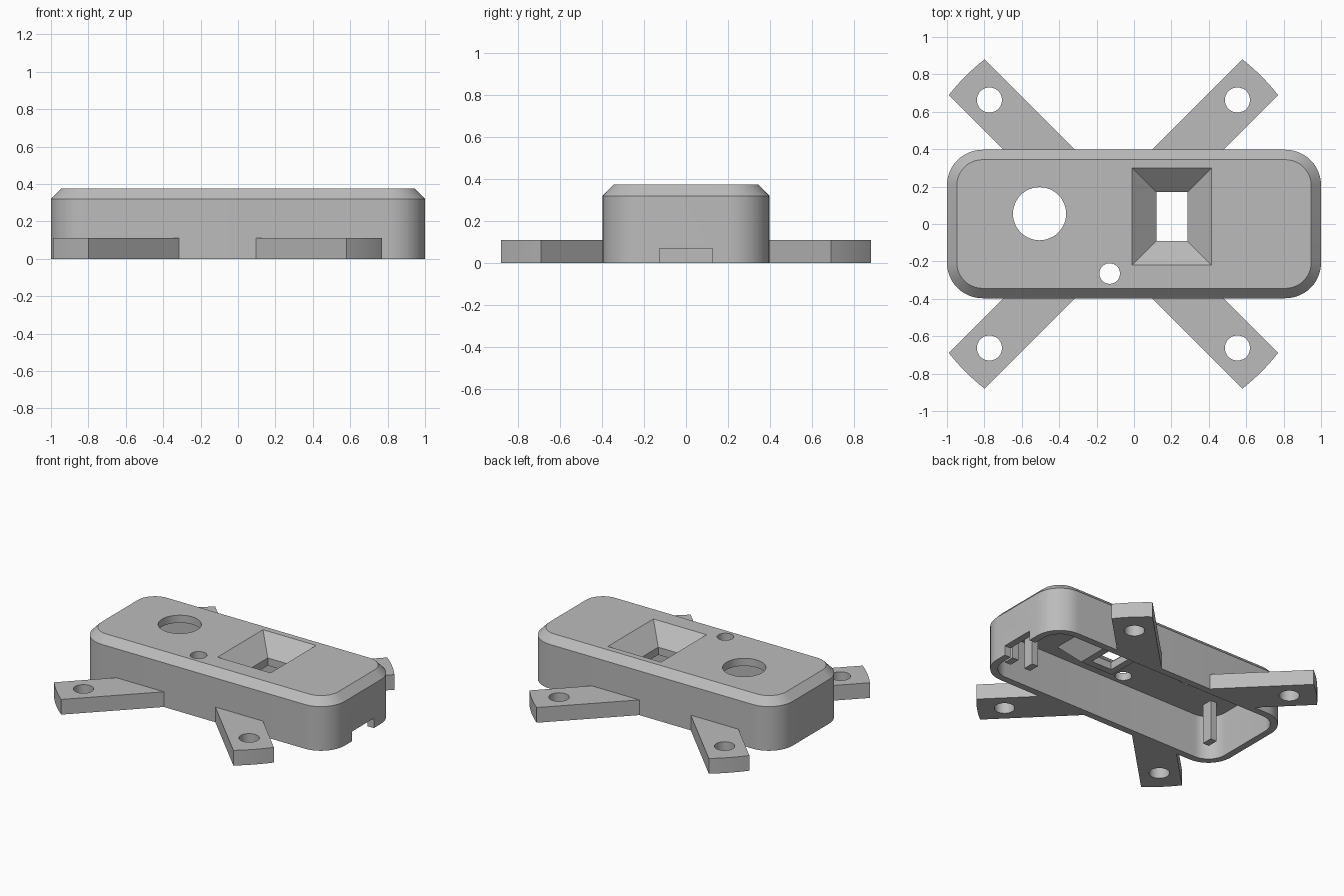
import bpy, bmesh, math

cube = bpy.data.objects.get("Cube")
if cube:
    bpy.data.objects.remove(cube, do_unlink=True)

grey = bpy.data.materials.new("plain grey")
grey.use_nodes = True
colour = (0.5, 0.5, 0.5, 1)
grey.diffuse_color = colour
grey.node_tree.nodes["Principled BSDF"].inputs["Base Color"].default_value = colour


def loft(name, rings):
    """Closed solid through a list of matching point rings."""
    bm = bmesh.new()
    loops = [[bm.verts.new(p) for p in ring] for ring in rings]
    n = len(loops[0])
    for a, b in zip(loops, loops[1:]):
        for i in range(n):
            j = (i + 1) % n
            bm.faces.new((a[i], a[j], b[j], b[i]))
    bm.faces.new(loops[0][::-1])
    bm.faces.new(loops[-1])
    bmesh.ops.recalc_face_normals(bm, faces=bm.faces)
    mesh = bpy.data.meshes.new(name)
    bm.to_mesh(mesh)
    bm.free()
    mesh.materials.append(grey)
    ob = bpy.data.objects.new(name, mesh)
    bpy.context.collection.objects.link(ob)
    return ob


def rounded(hx, hy, r, z, steps=12):
    pts = []
    for q, (sx, sy) in enumerate(((1, 1), (-1, 1), (-1, -1), (1, -1))):
        for k in range(steps + 1):
            a = math.pi / 2 * (q + k / steps)
            pts.append((sx * (hx - r) + r * math.cos(a),
                        sy * (hy - r) + r * math.sin(a), z))
    return pts


def rect(x0, x1, y0, y1, z, grow=0):
    x0, x1, y0, y1 = x0 - grow, x1 + grow, y0 - grow, y1 + grow
    return [(x0, y0, z), (x1, y0, z), (x1, y1, z), (x0, y1, z)]


def circle(x, y, r, z, n=48):
    return [(x + r * math.cos(math.tau * i / n),
             y + r * math.sin(math.tau * i / n), z) for i in range(n)]


def combine(target, tool, operation):
    mod = target.modifiers.new("combine", "BOOLEAN")
    mod.operation = operation
    mod.solver = "EXACT"
    mod.object = tool
    bpy.context.view_layer.objects.active = target
    bpy.ops.object.modifier_apply(modifier=mod.name)
    bpy.data.objects.remove(tool, do_unlink=True)


def drill(target, x, y, r):
    combine(target, loft("drill", [circle(x, y, r, -0.2), circle(x, y, r, 0.6)]), "DIFFERENCE")


# Hollow housing with a chamfered top edge
housing = loft("housing", [rounded(1, 0.397, 0.19, 0), rounded(1, 0.397, 0.19, 0.32),
                           rounded(0.947, 0.344, 0.137, 0.375)])
combine(housing, loft("pocket", [rounded(0.95, 0.347, 0.14, -0.1),
                                 rounded(0.95, 0.347, 0.14, 0.32)]), "DIFFERENCE")

# Sloped window: outer sleeve below the roof, then the funnel opening
window = (0.12, 0.285, -0.09, 0.17)
combine(housing, loft("sleeve", [rect(*window, 0.2, 0.05), rect(*window, 0.34, 0.18)]), "UNION")
combine(housing, loft("funnel", [rect(*window, 0.1), rect(*window, 0.255),
                                 rect(*window, 0.375, 0.13), rect(*window, 0.5, 0.13)]),
        "DIFFERENCE")

# Round openings in the roof and cable notch in the end wall
drill(housing, -0.505, 0.055, 0.142)
drill(housing, -0.13, -0.265, 0.055)
combine(housing, loft("notch", [rect(0.9, 1.1, -0.127, 0.125, -0.1),
                                rect(0.9, 1.1, -0.127, 0.125, 0.07)]), "DIFFERENCE")

# Slim posts hanging inside the housing
posts = [("left_inner_post", 0.73, -0.18), ("left_outer_post", 0.88, -0.2),
         ("right_post", -0.8, -0.18)]
parts = [housing]
for name, x, y in posts:
    box = (x - 0.025, x + 0.025, y - 0.04, y + 0.04)
    parts.append(loft(name, [rect(*box, 0.03), rect(*box, 0.325)]))

# Four diagonal mounting arms with arc-shaped ends and screw holes
centre_x, reach, half, root = -0.11, 1.118, 0.135, math.sqrt(2)
for side, sx in (("left", 1), ("right", -1)):
    for end, sy in (("front", -1), ("back", 1)):
        outline = [(0.37 * root + half, -half)]
        for k in range(9):
            v = half * (k / 4 - 1)
            outline.append((math.sqrt(reach ** 2 - v ** 2), v))
        outline.append((0.37 * root - half, half))
        flat = [(centre_x + sx * (u - v) / root, sy * (u + v) / root) for u, v in outline]
        arm = loft(f"{end}_{side}_arm", [[(x, y, z) for x, y in flat] for z in (0, 0.11)])
        drill(arm, centre_x + sx * 0.663, sy * 0.663, 0.067)
        parts.append(arm)

for ob in parts:
    bpy.ops.object.select_all(action="DESELECT")
    ob.select_set(True)
    bpy.context.view_layer.objects.active = ob
    bpy.ops.object.shade_smooth_by_angle(angle=math.radians(30))
